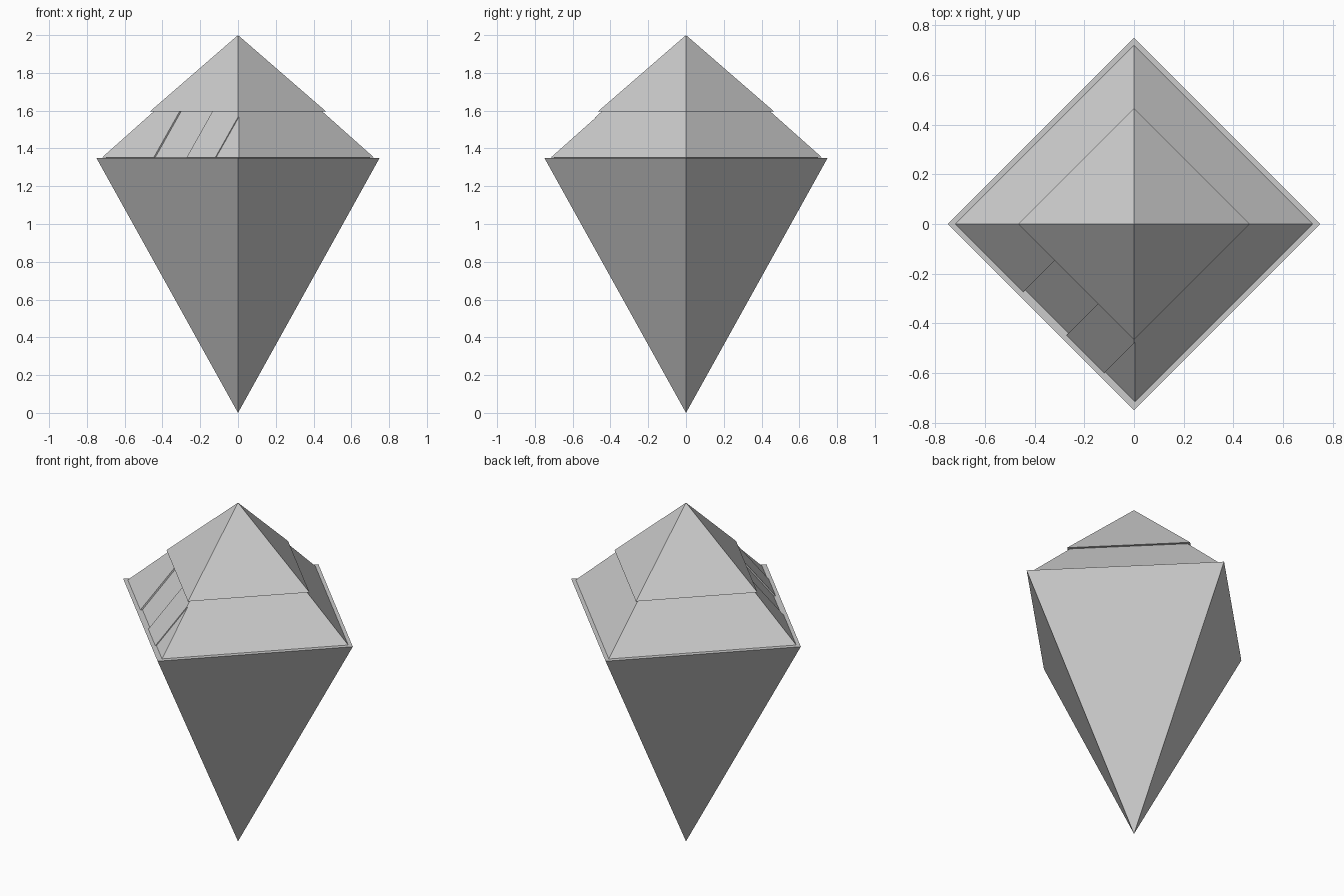
import bpy, bmesh, math
from mathutils import Vector, Matrix

if "Cube" in bpy.data.objects:
    bpy.data.objects.remove(bpy.data.objects["Cube"])


def tapered(name, r1, r2, z1, z2):
    """Four-sided tapered solid with corners on the x and y axes."""
    bm = bmesh.new()
    bmesh.ops.create_cone(bm, cap_ends=True, segments=4,
                          radius1=1, radius2=1, depth=1)
    for v in bm.verts:
        top = v.co.z > 0
        a = round(math.atan2(v.co.y, v.co.x) / (math.pi / 2)) * math.pi / 2
        r = r2 if top else r1
        v.co = (r * math.cos(a), r * math.sin(a), z2 if top else z1)
    bmesh.ops.remove_doubles(bm, verts=bm.verts, dist=1e-5)
    bmesh.ops.recalc_face_normals(bm, faces=bm.faces)
    me = bpy.data.meshes.new(name)
    bm.to_mesh(me)
    bm.free()
    ob = bpy.data.objects.new(name, me)
    bpy.context.collection.objects.link(ob)
    return ob


# Main stacked pyramids
tapered("lower_point", 0, 0.75, 0, 1.35)
collar = tapered("collar", 0.72, 0.447, 1.352, 1.595)
tapered("cap", 0.467, 0, 1.595, 2.0)
# Thin neck so the collar sits on the lower point
tapered("collar_base", 0.70, 0.70, 1.345, 1.353)


def groove_cutter(name, side, s0, s1, depth):
    """Box lying in a front slope; s runs along the edge toward the front corner."""
    along = Vector((-side, -1, 0)).normalized()
    out = Vector((side, -1, 0)).normalized()
    rise, run = 1.595 - 1.352, (0.72 - 0.447) / math.sqrt(2)
    slope = (Vector((0, 0, rise)) - out * run).normalized()
    normal = (out * rise + Vector((0, 0, run))).normalized()
    mid = Vector((side * 0.29175, -0.29175, 1.4735))
    bm = bmesh.new()
    bmesh.ops.create_cube(bm, size=1)
    for v in bm.verts:
        s = s1 if v.co.x > 0 else s0
        n = 0.05 if v.co.z > 0 else -depth
        v.co = mid + along * s + slope * (v.co.y * 0.6) + normal * n
    bmesh.ops.recalc_face_normals(bm, faces=bm.faces)
    me = bpy.data.meshes.new(name)
    bm.to_mesh(me)
    bm.free()
    ob = bpy.data.objects.new(name, me)
    bpy.context.collection.objects.link(ob)
    ob.hide_render = True
    ob.hide_set(True)
    mod = collar.modifiers.new(name, 'BOOLEAN')
    mod.operation = 'DIFFERENCE'
    mod.solver = 'EXACT'
    mod.object = ob


# Shallow recesses on the two front slopes
for side, tag in ((-1, "left"), (1, "right")):
    groove_cutter(f"panel_cutter_{tag}", side, -0.122, 0.124, 0.009)
    groove_cutter(f"corner_cutter_{tag}", side, 0.339, 0.7, 0.005)
